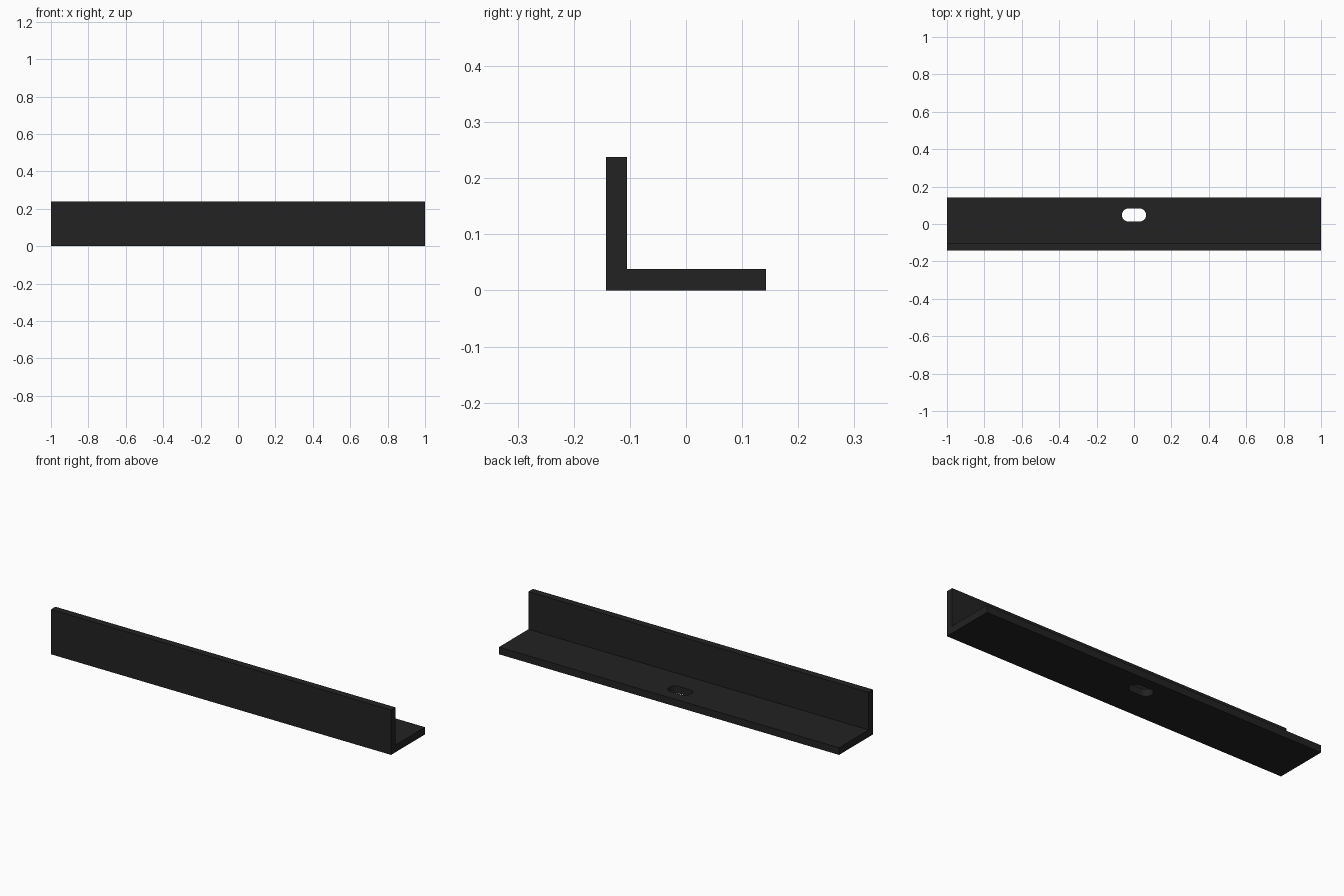
import bpy, bmesh, math

if "Cube" in bpy.data.objects:
    bpy.data.objects.remove(bpy.data.objects["Cube"])

black = bpy.data.materials.new("matte black")
black.diffuse_color = (0.016, 0.016, 0.016, 1)
black.use_nodes = True
black.node_tree.nodes["Principled BSDF"].inputs["Base Color"].default_value = black.diffuse_color


def extrude(name, points, direction):
    """Closed prism from a planar outline swept along a direction."""
    bm = bmesh.new()
    face = bm.faces.new([bm.verts.new(p) for p in points])
    swept = bmesh.ops.extrude_face_region(bm, geom=[face])["geom"]
    bmesh.ops.translate(bm, vec=direction,
                        verts=[v for v in swept if isinstance(v, bmesh.types.BMVert)])
    bmesh.ops.recalc_face_normals(bm, faces=bm.faces)
    mesh = bpy.data.meshes.new(name)
    bm.to_mesh(mesh)
    bm.free()
    mesh.materials.append(black)
    obj = bpy.data.objects.new(name, mesh)
    bpy.context.collection.objects.link(obj)
    return obj


# L-shaped bar: upright flange at the front, flat flange behind it
W, H, T = 0.143, 0.238, 0.038
profile = [(-W, 0), (W, 0), (W, T), (-W + T, T), (-W + T, H), (-W, H)]
bar = extrude("angle_bar", [(-1, y, z) for y, z in profile], (2, 0, 0))

# Rounded slot through the flat flange
R, HALF, SLOT_Y, N = 0.035, 0.030, 0.048, 16
outline = []
for side in (1, -1):
    for i in range(N + 1):
        a = math.pi * i / N - math.pi / 2
        outline.append((side * (HALF + R * math.cos(a)),
                        SLOT_Y + side * R * math.sin(a), -0.05))
cutter = extrude("slot_cutter", outline, (0, 0, 0.15))
cutter.hide_render = True
cutter.hide_set(True)

cut = bar.modifiers.new("slot", "BOOLEAN")
cut.operation = "DIFFERENCE"
cut.solver = "EXACT"
cut.object = cutter

# Bake the cut, then smooth the slot ends
bpy.context.view_layer.objects.active = bar
bar.select_set(True)
bpy.ops.object.modifier_apply(modifier=cut.name)
bpy.data.objects.remove(cutter)
bpy.ops.object.shade_smooth_by_angle(angle=math.radians(30))
